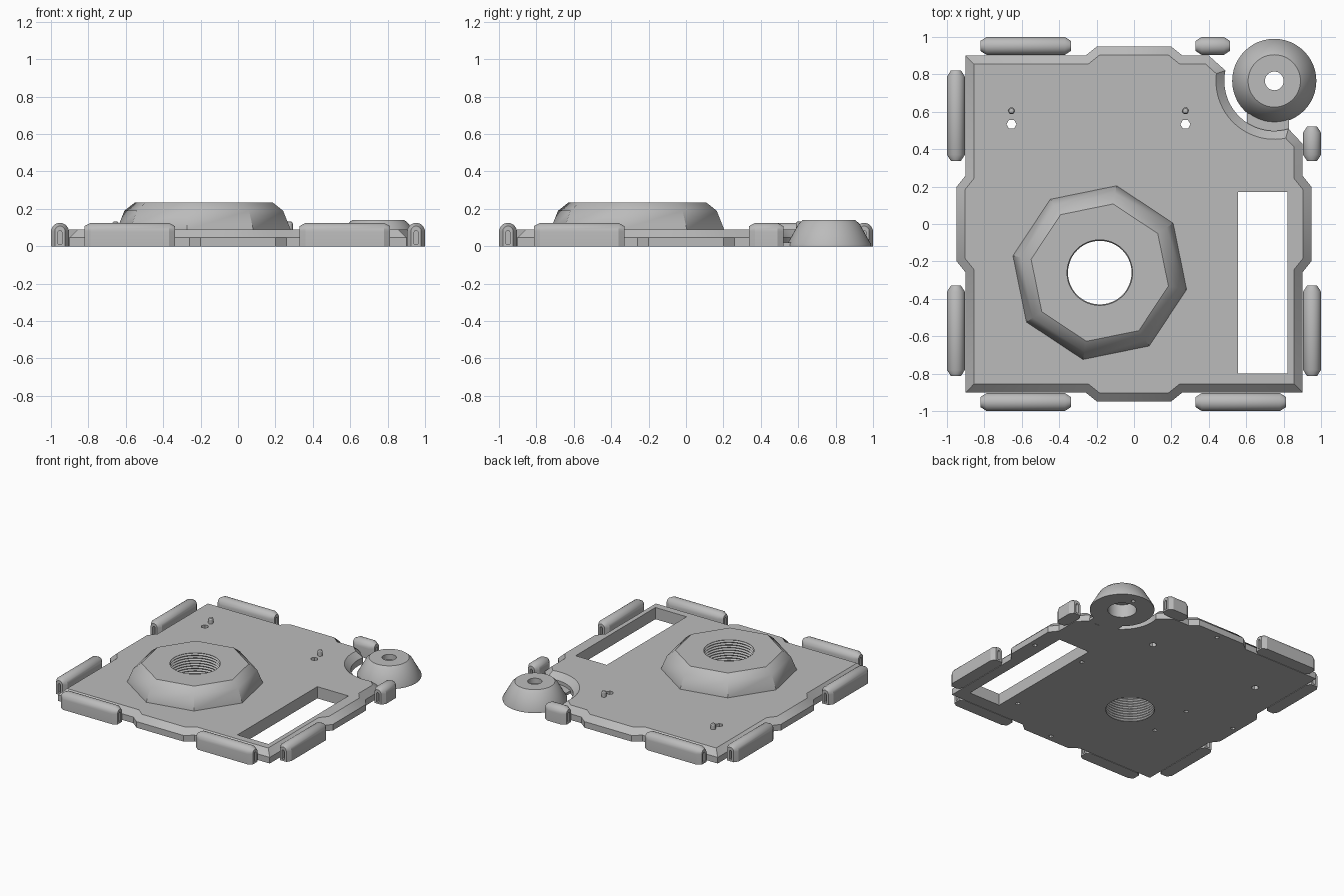
import bpy, bmesh, math
from mathutils import Vector

cube = bpy.data.objects.get("Cube")
if cube:
    bpy.data.objects.remove(cube, do_unlink=True)

grey = bpy.data.materials.new("plain grey")
grey.use_nodes = True
colour = (0.5, 0.5, 0.5, 1)
grey.diffuse_color = colour
grey.node_tree.nodes["Principled BSDF"].inputs["Base Color"].default_value = colour


def loft(name, rings, closed=False, parts=1):
    """Skin a list of equal rings; several lofts may share one mesh."""
    bm = bmesh.new()
    groups = rings if parts > 1 else [rings]
    for group in groups:
        loops = [[bm.verts.new(p) for p in ring] for ring in group]
        pairs = list(zip(loops, loops[1:]))
        if closed:
            pairs.append((loops[-1], loops[0]))
        else:
            bm.faces.new(loops[0])
            bm.faces.new(loops[-1])
        for a, b in pairs:
            for i in range(len(a)):
                j = (i + 1) % len(a)
                bm.faces.new((a[i], a[j], b[j], b[i]))
    bmesh.ops.recalc_face_normals(bm, faces=bm.faces)
    mesh = bpy.data.meshes.new(name)
    bm.to_mesh(mesh)
    bm.free()
    mesh.materials.append(grey)
    obj = bpy.data.objects.new(name, mesh)
    bpy.context.collection.objects.link(obj)
    return obj


def circle(x, y, r, z, n=48, turn=0.0):
    return [(x + r * math.cos(turn + math.tau * i / n),
             y + r * math.sin(turn + math.tau * i / n), z) for i in range(n)]


def turned(x, y, profile, n=48, turn=0.0):
    return [circle(x, y, r, z, n, turn) for r, z in profile]


def activate(obj):
    bpy.ops.object.select_all(action='DESELECT')
    obj.select_set(True)
    bpy.context.view_layer.objects.active = obj


def cut(obj, cutter):
    activate(obj)
    mod = obj.modifiers.new("cut", 'BOOLEAN')
    mod.operation, mod.solver, mod.object = 'DIFFERENCE', 'EXACT', cutter
    bpy.ops.object.modifier_apply(modifier=mod.name)


def smooth(obj):
    activate(obj)
    bpy.ops.object.shade_smooth_by_angle(angle=math.radians(30))


def inset(points, d):
    """Mitred inward offset of a counter-clockwise outline."""
    result = []
    for i, p in enumerate(points):
        a = (p - points[i - 1]).normalized()
        b = (points[(i + 1) % len(points)] - p).normalized()
        na, nb = Vector((-a.y, a.x)), Vector((-b.y, b.x))
        result.append(p + (na + nb) * d / (1 + na.dot(nb)))
    return result


def box_rings(x0, x1, y0, y1, z0, z1):
    return [[(x0, y0, z), (x1, y0, z), (x1, y1, z), (x0, y1, z)] for z in (z0, z1)]


# Base plate outline: four stepped sides with a scooped back left corner
DISC = Vector((0.75, 0.765))
E, B = 0.9, 0.948
side = [(-0.26, E), (-0.2, B), (0.2, B), (0.26, E)]
outline = [Vector((-E, -E))]
outline += [Vector((t, -d)) for t, d in side] + [Vector((E, -E))]
outline += [Vector((d, t)) for t, d in side] + [Vector((E, 0.43))]
for i in range(25):
    ang = math.radians(286.5 + (168 - 286.5) * i / 24)
    outline.append(DISC + 0.267 * Vector((math.cos(ang), math.sin(ang))))
outline += [Vector((0.4, E))] + [Vector((-t, d)) for t, d in side]
outline += [Vector((-E, E))] + [Vector((-d, -t)) for t, d in side]
top = inset(outline, 0.045)
plate = loft("base_plate", [[(p.x, p.y, 0) for p in outline],
                            [(p.x, p.y, 0.047) for p in outline],
                            [(p.x, p.y, 0.09) for p in top]])

# Octagonal raised collar
CX, CY = -0.183, -0.26
collar = loft("octagonal_collar", turned(
    CX, CY, [(0.473, 0.06), (0.473, 0.09), (0.432, 0.19), (0.374, 0.235)],
    8, math.radians(34)))

# Corner disc: a hollow truncated cone
corner_disc = loft("corner_disc", turned(
    DISC.x, DISC.y, [(0.225, 0), (0.225, 0.01), (0.163, 0.12), (0.14, 0.14),
                     (0.05, 0.14), (0.05, 0.1), (0.1, 0.1), (0.1, 0)]), closed=True)
loft("disc_tab", box_rings(0.605, 0.83, 0.5, 0.59, 0, 0.02))

# Cutters: threaded bore, window, screw holes and underside pockets
turns = 14
thread = [(0.17 + 0.01 * (i % 2), -0.02 + 0.28 * i / (2 * turns))
          for i in range(2 * turns + 1)]
bore = loft("bore_cutter", turned(CX, CY, thread))
window = loft("window_cutter", box_rings(0.555, 0.82, -0.8, 0.17, -0.1, 0.2))
PEG_X = (-0.655, 0.275)
screws = loft("screw_cutter", [turned(x, 0.533, [(0.027, -0.1), (0.027, 0.2)], 6)
                               for x in PEG_X], parts=2)
spots = [(0, E), (E, 0), (0, -E), (-E, 0), (0.5, 0.03), (0.47, -0.7),
         (-0.5, -0.37), (-0.5, -0.03), (0.77, 0.91)]
pockets = loft("pocket_cutter", [turned(x, y, [(0.015, -0.1), (0.015, 0.03)], 12)
                                 for x, y in spots], parts=len(spots))
for cutter in (bore, window, screws, pockets):
    cutter.hide_render = True
    cut(plate, cutter)
cut(collar, bore)
cut(corner_disc, pockets)
for cutter in (bore, window, screws, pockets):
    bpy.data.objects.remove(cutter, do_unlink=True)

# Locating pegs with domed tips
for label, x in zip(("right", "left"), PEG_X):
    peg = loft(label + "_peg", turned(
        x, 0.605, [(0.018, 0.08), (0.018, 0.122), (0.013, 0.13), (0.005, 0.133)], 16))
    smooth(peg)


def arch(width, base, height, t, n=12):
    r = width / 2
    ring = [(-r, base)]
    ring += [(-r * math.cos(math.pi * i / n), height - r + r * math.sin(math.pi * i / n))
             for i in range(n + 1)]
    return [(t, u, z) for u, z in ring + [(r, base)]]


# Rounded edge pads with tapered, slotted ends
def pad(name, angle, start, end):
    half, mid = (end - start) / 2, (start + end) / 2
    sections = [(0.02, 0.012, 0.085, half - 0.03), (0.02, 0.012, 0.085, half),
                (0.055, 0, 0.108, half), (0.096, 0, 0.125, half - 0.032)]
    rings = [arch(w, b, h, -t) for w, b, h, t in sections]
    rings += [arch(w, b, h, t) for w, b, h, t in reversed(sections)]
    c, s = math.cos(angle), math.sin(angle)
    placed = []
    for ring in rings:
        moved = [(t + mid, u - 0.952, z) for t, u, z in ring]
        placed.append([(c * t - s * u, s * t + c * u, z) for t, u, z in moved])
    smooth(loft(name, placed))


pads = {"front": [(-0.82, -0.338), (0.33, 0.812)],
        "left": [(-0.812, -0.33), (0.338, 0.52)],
        "back": [(-0.512, -0.33), (0.338, 0.82)],
        "right": [(-0.82, -0.338), (0.33, 0.812)]}
for quarter, (edge, spans) in enumerate(pads.items()):
    for i, (start, end) in enumerate(spans):
        pad(f"{edge}_pad_{i + 1}", quarter * math.pi / 2, start, end)

for obj in (plate, collar, corner_disc):
    smooth(obj)
